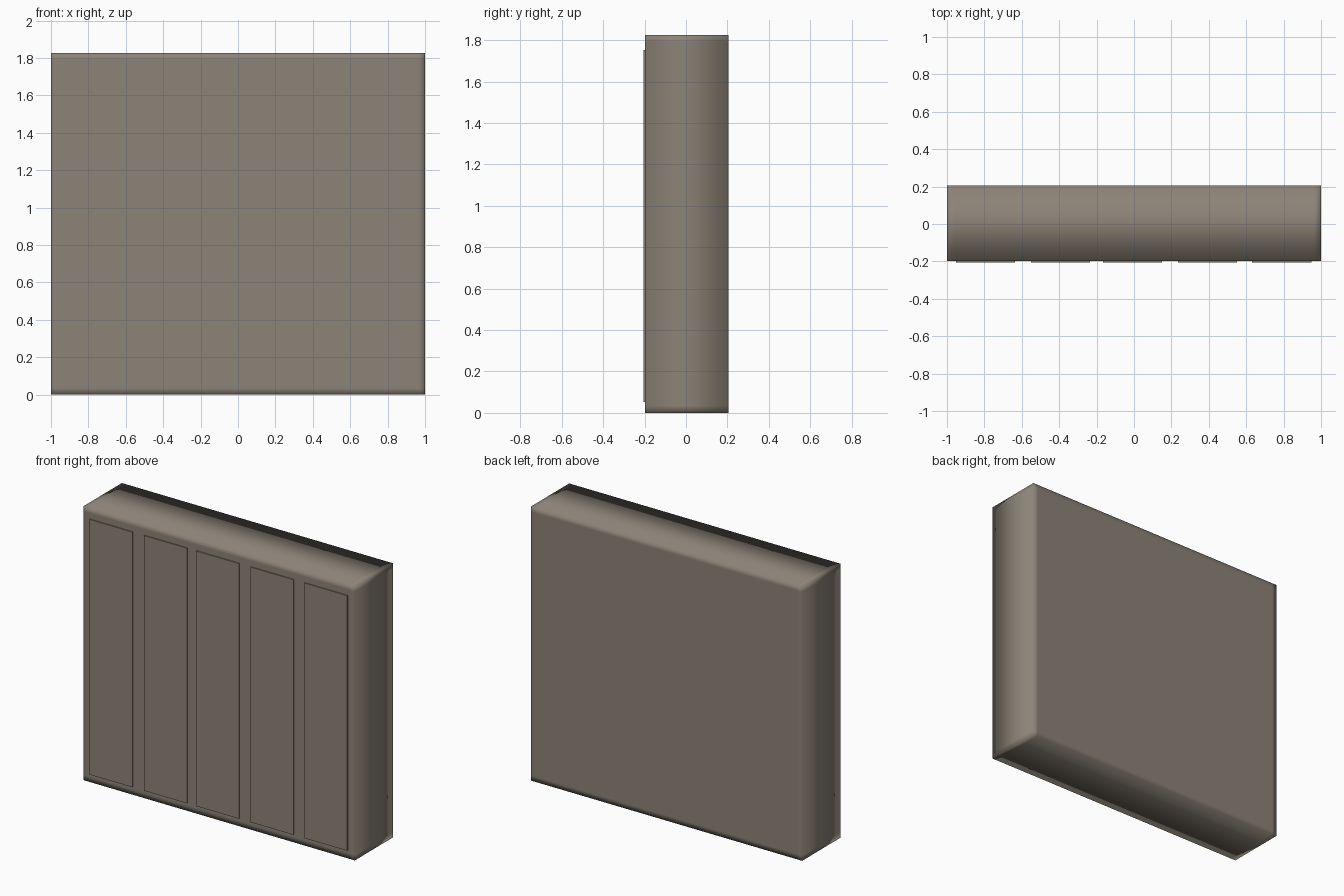
import bpy, bmesh
from mathutils import Matrix, Vector

if "Cube" in bpy.data.objects:
    bpy.data.objects.remove(bpy.data.objects["Cube"])

mat = bpy.data.materials.new("warm_grey")
mat.diffuse_color = (0.262, 0.227, 0.184, 1)
mat.use_nodes = True
mat.node_tree.nodes["Principled BSDF"].inputs["Base Color"].default_value = mat.diffuse_color


def box(name, x0, x1, y0, y1, z0, z1, cuts=(), smooth=False):
    """Axis-aligned box; cuts = (point, normal) planes that add edge loops."""
    bm = bmesh.new()
    size = Matrix.Diagonal((x1 - x0, y1 - y0, z1 - z0, 1))
    centre = Matrix.Translation(((x0 + x1) / 2, (y0 + y1) / 2, (z0 + z1) / 2))
    bmesh.ops.create_cube(bm, size=1, matrix=centre @ size)
    for co, no in cuts:
        geom = bm.verts[:] + bm.edges[:] + bm.faces[:]
        bmesh.ops.bisect_plane(bm, geom=geom, plane_co=co, plane_no=no)
    bmesh.ops.recalc_face_normals(bm, faces=bm.faces[:])
    for f in bm.faces:
        f.smooth = smooth
    mesh = bpy.data.meshes.new(name)
    bm.to_mesh(mesh)
    bm.free()
    mesh.materials.append(mat)
    obj = bpy.data.objects.new(name, mesh)
    bpy.context.collection.objects.link(obj)
    return obj


# Cabinet body: soft-shaded box with supporting loops near its edges
H, M = 1.826, 0.035
loops = [(Vector((x, 0, 0)), Vector((1, 0, 0))) for x in (-1 + M, 1 - M)]
loops += [(Vector((0, 0, z)), Vector((0, 0, 1))) for z in (M, H - M)]
box("cabinet_body", -1, 1, -0.198, 0.205, 0, H, loops, smooth=True)

# Five thin door panels on the front
for i, x in enumerate((-0.952, -0.551, -0.166, 0.235, 0.631)):
    box(f"door_panel_{i + 1}", x, x + 0.317, -0.205, -0.197, 0.053, 1.753)
